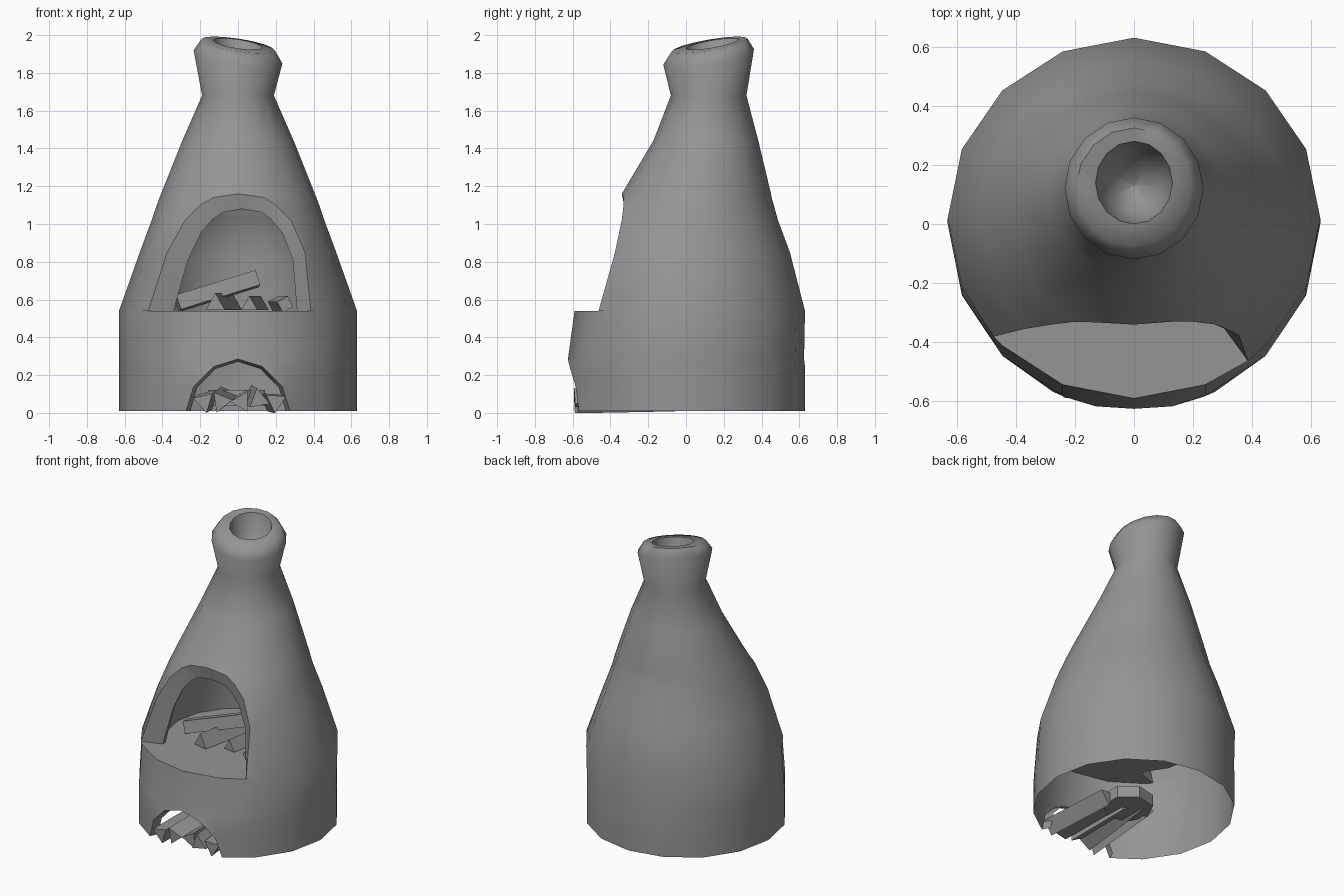
import bpy, bmesh
from math import sin, cos, asin, pi, radians
from mathutils import Vector

if "Cube" in bpy.data.objects:
    bpy.data.objects.remove(bpy.data.objects["Cube"])

clay = bpy.data.materials.new("grey clay")
clay.use_nodes = True
clay.diffuse_color = (0.3, 0.3, 0.3, 1)
clay.node_tree.nodes["Principled BSDF"].inputs["Base Color"].default_value = (0.3, 0.3, 0.3, 1)

SIDES = 16
FLOOR = 0.54


def finish(name, bm, angle=50):
    bmesh.ops.remove_doubles(bm, verts=bm.verts, dist=0.0005)
    mesh = bpy.data.meshes.new(name)
    bm.to_mesh(mesh)
    bm.free()
    mesh.materials.append(clay)
    ob = bpy.data.objects.new(name, mesh)
    bpy.context.collection.objects.link(ob)
    bpy.ops.object.select_all(action="DESELECT")
    ob.select_set(True)
    bpy.context.view_layer.objects.active = ob
    bpy.ops.object.shade_smooth_by_angle(angle=radians(angle))


def ring(z, cy, rx, ry, gap_left=0, gap_right=0, tilt=0):
    """Oval row starting and ending at the edges of a gap in the front."""
    first, last = asin(gap_right / rx), 2 * pi - asin(gap_left / rx)
    row = []
    for i in range(SIDES + 1):
        t = min(max(2 * pi * i / SIDES, first), last)
        x, y = rx * sin(t), cy - ry * cos(t)
        row.append(Vector((x, y, z + tilt * (0.17 * (y - 0.12) - 0.15 * x))))
    return row


def skin(bm, rows):
    grid = [[bm.verts.new(p) for p in row] for row in rows]
    for a, b in zip(grid, grid[1:]):
        for i in range(len(a) - 1):
            bm.faces.new((a[i], a[i + 1], b[i + 1], b[i]))


def gap_edge(rows):
    """Outline of the front opening, from right foot over the top to left foot."""
    return [r[0] for r in rows] + [r[-1] for r in reversed(rows)]


def band_inner(p):
    """Inner edge of the mouth band for a point on its outer edge."""
    return Vector((p.x * 0.76 + 0.02, p.y * 0.3 - 0.22, FLOOR + (p.z - FLOOR) * 0.87))


# Outer body: drum with the stoke arch, hood with the mouth, neck and rounded rim
arch = [ring(0.01, 0, 0.63, 0.63, 0.275, 0.275), ring(0.14, 0, 0.63, 0.63, 0.235, 0.235),
        ring(0.245, 0, 0.63, 0.63, 0.13, 0.13), ring(0.285, 0, 0.63, 0.625)]
sill = ring(FLOOR, 0.02, 0.63, 0.61)
mouth = [ring(FLOOR, 0.02, 0.63, 0.61, 0.475, 0.385), ring(0.85, 0.015, 0.52, 0.535, 0.375, 0.355),
         ring(1.02, 0.025, 0.457, 0.462, 0.28, 0.28), ring(1.1, 0.043, 0.43, 0.422, 0.2, 0.2),
         ring(1.14, 0.05, 0.415, 0.403, 0.13, 0.14), ring(1.16, 0.055, 0.407, 0.395)]
lip = ring(1.95, 0.14, 0.13, 0.14, tilt=1)
neck = [ring(1.44, 0.105, 0.295, 0.278), ring(1.68, 0.12, 0.19, 0.2),
        ring(1.885, 0.12, 0.235, 0.24, tilt=1), ring(1.947, 0.125, 0.195, 0.2, tilt=1), lip]
bm = bmesh.new()
skin(bm, arch + [sill])
skin(bm, mouth + neck)
finish("body", bm, 62)

# Flue opening, tapering to a closed bottom
bm = bmesh.new()
skin(bm, [lip, ring(1.72, 0.13, 0.08, 0.09), ring(1.68, 0.13, 0.001, 0.001)])
finish("flue_pit", bm, 80)

# Thin lining of the stoke arch
bm = bmesh.new()
edge = gap_edge(arch)
skin(bm, [edge, [Vector((p.x * 0.92, p.y + 0.06, p.z * 0.95)) for p in edge]])
finish("stoke_arch_lining", bm)

# Band around the mouth, leaning into the chamber
bm = bmesh.new()
edge = gap_edge(mouth)
skin(bm, [edge, [band_inner(p) for p in edge]])
finish("mouth_band", bm)

# Domed inner chamber starting from the inner edge of the band
chamber = []
for outer, (cy, rx, ry) in zip(mouth, [(0, 0.46, 0.45), (0.02, 0.42, 0.43), (0.03, 0.38, 0.4),
                                       (0.03, 0.35, 0.37), (0.03, 0.33, 0.355), (0.03, 0.32, 0.35)]):
    right, left = band_inner(outer[0]), band_inner(outer[-1])
    row = ring(right.z, cy, rx, ry, max(-left.x, 0), max(right.x, 0))
    row[0], row[-1] = right, left
    chamber.append(row)
bm = bmesh.new()
skin(bm, chamber + [ring(1.17, 0.07, 0.22, 0.23), ring(1.21, 0.09, 0.001, 0.001)])
finish("chamber_dome", bm)

# Chamber floor running out to the front ledge
front = sorted((p for p in sill[:-1] if p.y < -0.3 and -0.475 < p.x < 0.385), key=lambda p: p.x)
bm = bmesh.new()
bm.faces.new([bm.verts.new(p) for p in chamber[0] + [mouth[0][-1]] + front + [mouth[0][0]]])
finish("chamber_floor", bm)


def log(name, start, end, radius, sides=3, roll=0.0):
    """Split log: a prism running between two points."""
    start, end = Vector(start), Vector(end)
    turn = (end - start).to_track_quat("Z", "Y")
    bm = bmesh.new()
    ends = [[bm.verts.new(c + turn @ Vector((radius * cos(roll + 2 * pi * i / sides),
                                             radius * sin(roll + 2 * pi * i / sides), 0)))
             for i in range(sides)] for c in (start, end)]
    for i in range(sides):
        j = (i + 1) % sides
        bm.faces.new((ends[0][i], ends[0][j], ends[1][j], ends[1][i]))
    bm.faces.new(ends[0][::-1])
    bm.faces.new(ends[1])
    finish(name, bm, 20)


# Firewood fanning out of the stoke arch over a low ember bed
for n, (x0, x1, z0, z1, roll) in enumerate([(-0.18, -0.15, 0.06, 0.08, 0.3), (-0.09, -0.05, 0.06, 0.09, 0.9),
                                            (0.02, 0.01, 0.06, 0.07, 0.0), (0.11, 0.08, 0.07, 0.09, 1.4),
                                            (0.2, 0.16, 0.06, 0.07, 0.6)]):
    log(f"stoke_log_{n + 1}", (x0, -0.59 + 0.02 * (n % 3), z0), (x1, -0.06 + 0.06 * (n % 2), z1), 0.062, 3, roll)
log("ember_bed", (0, -0.06, 0.04), (0, -0.06, 0.12), 0.16, 7)

# Firewood lying in the upper chamber
log("leaning_log", (-0.32, -0.1, 0.58), (0.1, -0.02, 0.71), 0.058, 4, 0.6)
log("flat_log", (-0.12, -0.24, 0.575), (-0.03, 0.18, 0.575), 0.06, 3, pi / 2)
log("short_log", (0.06, -0.18, 0.57), (0.12, 0.14, 0.57), 0.05, 3, pi / 2)
log("side_log", (0.25, -0.24, 0.575), (0.2, 0.1, 0.575), 0.045, 4, 0.3)
